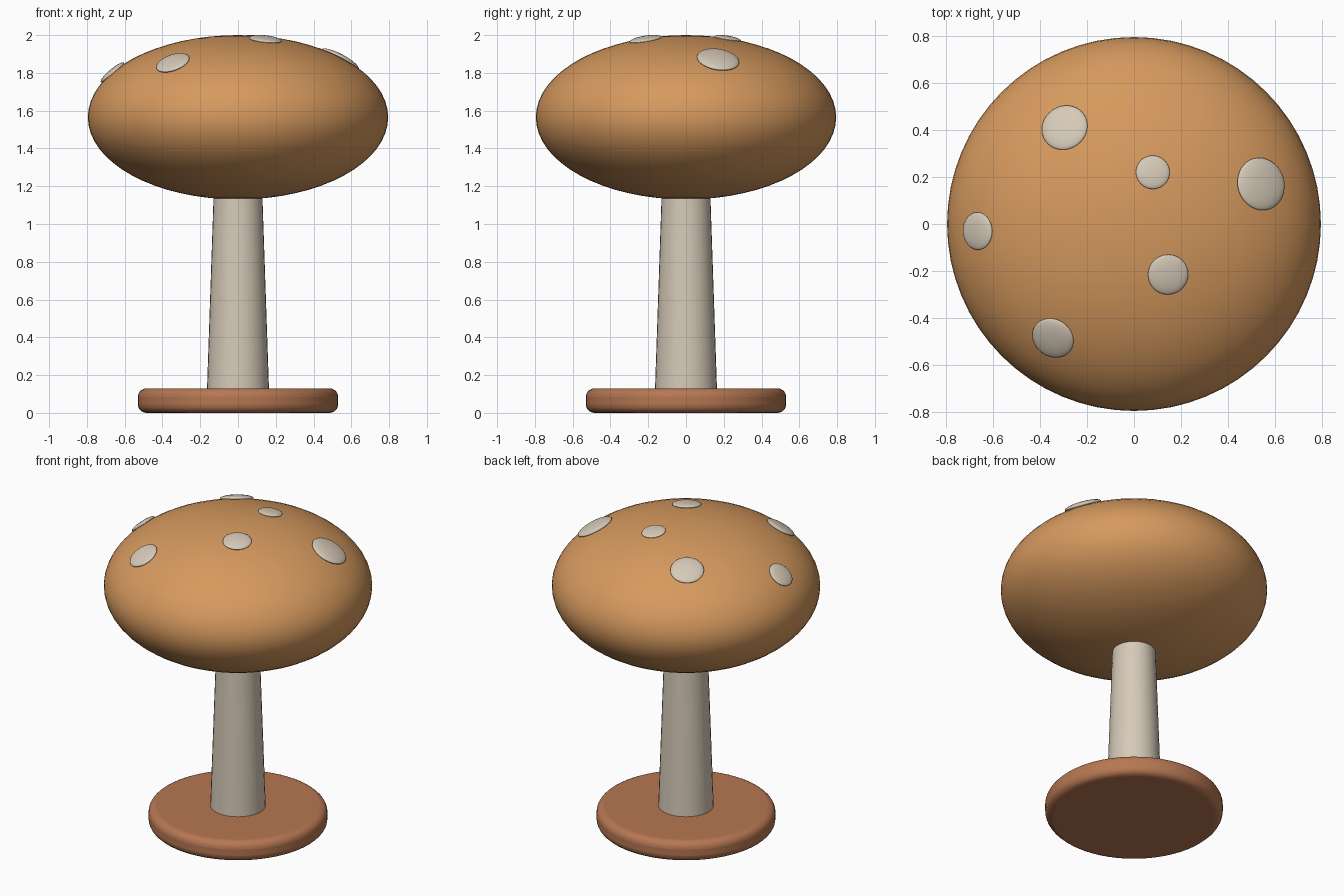
import bpy
import math
from mathutils import Vector

cube = bpy.data.objects.get("Cube")
if cube:
    bpy.data.objects.remove(cube, do_unlink=True)


def material(name, rgb):
    m = bpy.data.materials.new(name)
    m.use_nodes = True
    m.diffuse_color = (*rgb, 1)
    m.node_tree.nodes["Principled BSDF"].inputs["Base Color"].default_value = (*rgb, 1)
    return m


ORANGE = material("cap orange brown", (0.67, 0.32, 0.112))
CREAM = material("cream", (0.67, 0.59, 0.48))
BROWN = material("base brown", (0.47, 0.185, 0.085))


def finish(name, mat):
    ob = bpy.context.object
    ob.name = ob.data.name = name
    ob.data.materials.append(mat)
    bpy.ops.object.shade_smooth_by_angle(angle=math.radians(40))
    return ob


def ellipsoid(name, mat, centre, radii, segments, rings):
    bpy.ops.mesh.primitive_uv_sphere_add(segments=segments, ring_count=rings, location=centre)
    ob = finish(name, mat)
    ob.scale = radii
    return ob


# Round base disc with softened rims
bpy.ops.mesh.primitive_cylinder_add(vertices=64, radius=0.53, depth=0.13, location=(0, 0, 0.065))
base = finish("base", BROWN)
bevel = base.modifiers.new("rounded rim", "BEVEL")
bevel.width = 0.045
bevel.segments = 5
bevel.limit_method = "ANGLE"

# Tapered stem, running up into the cap
bpy.ops.mesh.primitive_cone_add(vertices=32, radius1=0.165, radius2=0.124,
                                depth=1.2, location=(0, 0, 0.7))
finish("stem", CREAM)

# Cap
CAP_Z, CAP_R, CAP_H = 1.565, 0.795, 0.435
ellipsoid("cap", ORANGE, (0, 0, CAP_Z), (CAP_R, CAP_R, CAP_H), 64, 32)

# Lens-shaped spots lying on the cap: x, y, radius
SPOTS = [(-0.295, 0.41, 0.1), (0.08, 0.22, 0.072), (0.54, 0.17, 0.113),
         (-0.665, -0.03, 0.08), (0.145, -0.215, 0.086), (-0.345, -0.485, 0.092)]
for i, (x, y, r) in enumerate(SPOTS, 1):
    h = CAP_H * math.sqrt(1 - (x * x + y * y) / CAP_R ** 2)
    normal = Vector((x / CAP_R ** 2, y / CAP_R ** 2, h / CAP_H ** 2))
    spot = ellipsoid(f"spot_{i}", CREAM, (x, y, CAP_Z + h), (r, r, 0.22 * r), 32, 16)
    spot.rotation_euler = normal.to_track_quat("Z", "Y").to_euler()
